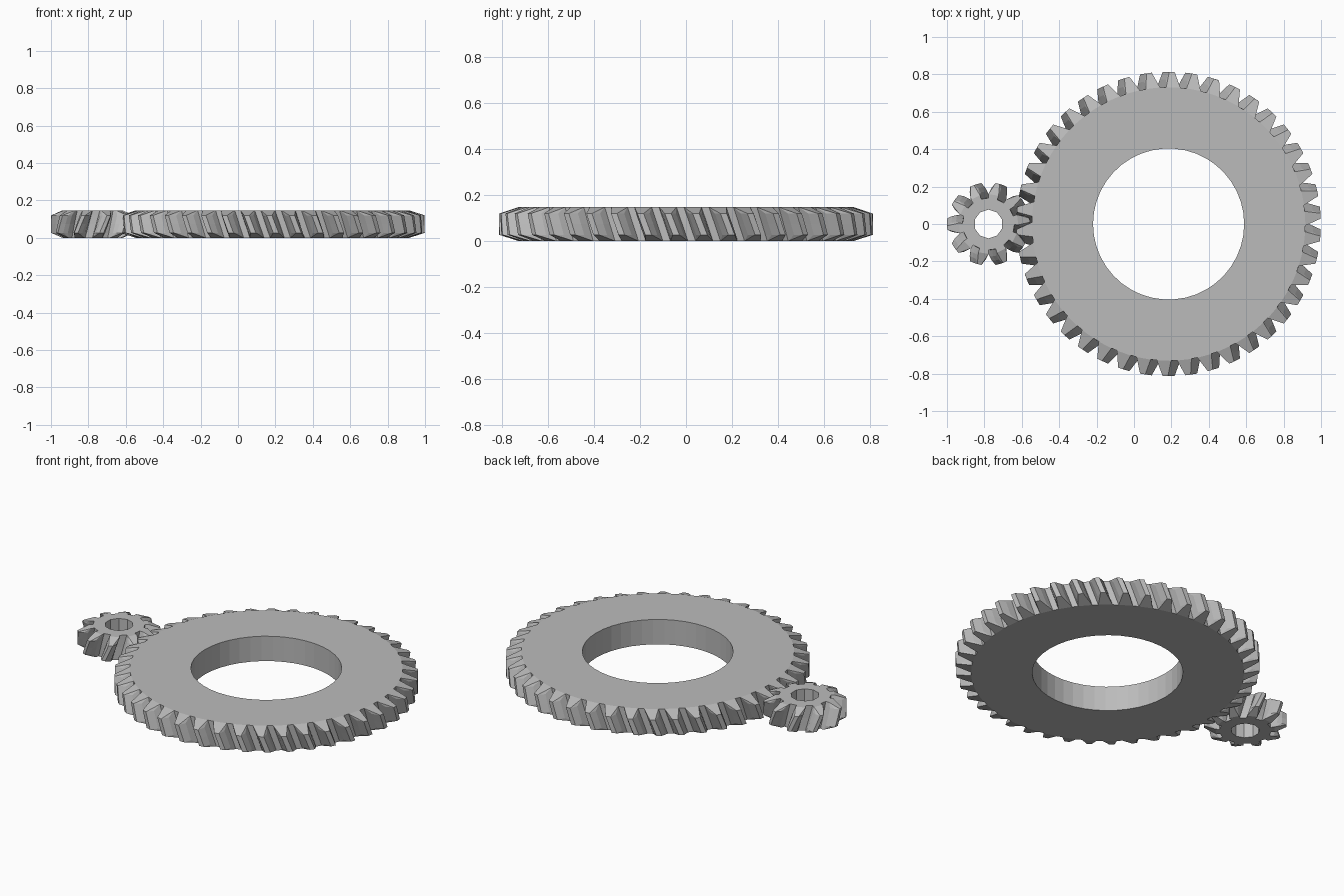
import bpy, bmesh
from math import pi, cos, sin, tan, acos, radians

cube = bpy.data.objects.get("Cube")
if cube:
    bpy.data.objects.remove(cube, do_unlink=True)

MODULE = 0.037
HEIGHT = 0.147
BEVEL = 0.027
PRESSURE = radians(20)
HELIX = radians(20)

grey = bpy.data.materials.new("steel grey")
grey.use_nodes = True
grey.diffuse_color = (0.5, 0.5, 0.5, 1)
grey.node_tree.nodes["Principled BSDF"].inputs["Base Color"].default_value = (0.5, 0.5, 0.5, 1)


def involute(a):
    return tan(a) - a


def helical_gear(name, teeth, x, bore, flat, phase, hand):
    """Helical gear with involute teeth whose ends are bevelled down to radius flat."""
    pitch = MODULE * teeth / 2
    base = pitch * cos(PRESSURE)
    root, tip = pitch - 1.25 * MODULE, pitch + MODULE
    low = max(root, base)
    radii = [root, low, (low + tip) / 2, tip]
    step = 2 * pi / teeth

    def half_angle(r):
        a = acos(min(1, base / r))
        return step / 4 + involute(PRESSURE) - involute(a)

    bm = bmesh.new()

    def ring(z, limit):
        # One list of vertices per tooth, from one flank over the tip to the other
        turn = hand * tan(HELIX) * (z - HEIGHT / 2) / pitch + phase
        out = []
        for i in range(teeth):
            mid = i * step + turn
            rs = [min(r, limit) for r in radii]
            pts = [(r, mid - half_angle(r)) for r in rs]
            pts += [(r, mid + half_angle(r)) for r in reversed(rs)]
            out.append([bm.verts.new((r * cos(a), r * sin(a), z)) for r, a in pts])
        return out

    def bore_ring(z):
        return [bm.verts.new((bore * cos(a), bore * sin(a), z))
                for a in (phase + (i - 0.5) * step for i in range(teeth))]

    # Toothed rim
    levels = [(0, flat), (BEVEL, tip), (HEIGHT / 2, tip),
              (HEIGHT - BEVEL, tip), (HEIGHT, flat)]
    rings = [ring(z, limit) for z, limit in levels]
    for lower, upper in zip(rings, rings[1:]):
        lo, up = sum(lower, []), sum(upper, [])
        for i in range(len(lo)):
            j = (i + 1) % len(lo)
            bm.faces.new((lo[i], lo[j], up[j], up[i]))

    # Bore wall and end faces
    b0, b1 = bore_ring(0), bore_ring(HEIGHT)
    for i in range(teeth):
        j = (i + 1) % teeth
        bm.faces.new((b0[j], b0[i], b1[i], b1[j]))
        bm.faces.new([b1[i]] + rings[-1][i] + [rings[-1][j][0], b1[j]])
        bm.faces.new(list(reversed([b0[i]] + rings[0][i] + [rings[0][j][0], b0[j]])))

    bmesh.ops.remove_doubles(bm, verts=bm.verts, dist=1e-5)
    bmesh.ops.recalc_face_normals(bm, faces=bm.faces)
    mesh = bpy.data.meshes.new(name)
    bm.to_mesh(mesh)
    bm.free()
    mesh.materials.append(grey)
    obj = bpy.data.objects.new(name, mesh)
    obj.location.x = x
    bpy.context.collection.objects.link(obj)
    return obj


# Large wheel and the small pinion that meshes with it
helical_gear("large_gear", 42, 0.185, 0.404, 0.7315, pi / 42, -1)
helical_gear("small_gear", 10, -0.778, 0.077, 0.16, 0, 1)
